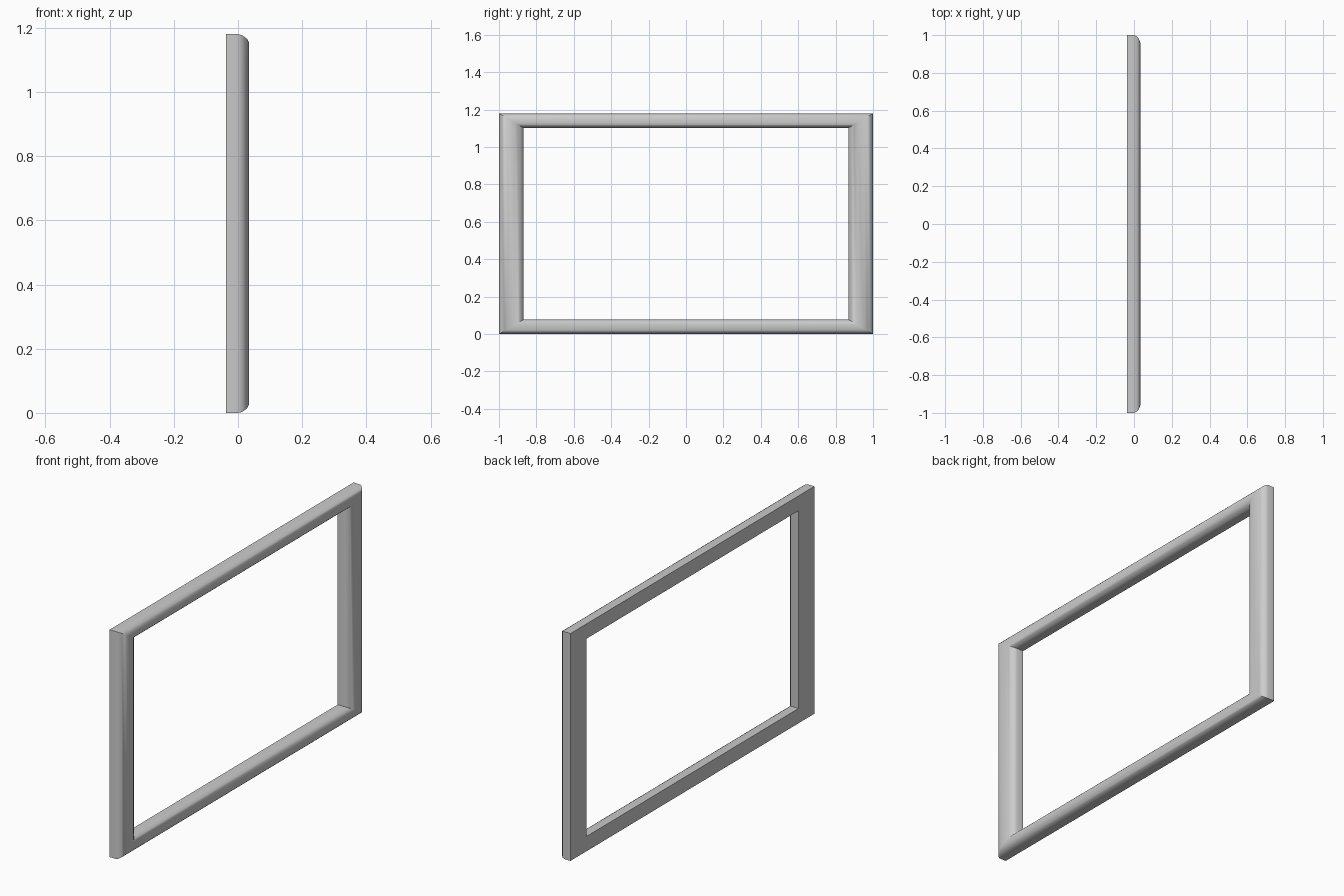
import bpy, bmesh, math

if "Cube" in bpy.data.objects:
    bpy.data.objects.remove(bpy.data.objects["Cube"])

# Moulding section: (fraction from outer edge to opening, depth along x)
PROFILE = [(0, -0.037), (0, 0.0), (0.035, 0.012), (0.12, 0.022), (0.22, 0.03),
           (0.36, 0.035), (0.64, 0.035), (0.78, 0.03), (0.88, 0.022),
           (0.965, 0.012), (1, 0.0), (1, -0.037)]
HALF_W, HEIGHT = 1.0, 1.18
SIDE, RAIL = 0.13, 0.077     # widths of the uprights and of the rails

bm = bmesh.new()

# One ring of profile points at each mitred corner
rings = []
for sy, sz in [(-1, -1), (1, -1), (1, 1), (-1, 1)]:
    rings.append([bm.verts.new((x,
                                sy * (HALF_W - t * SIDE),
                                HEIGHT / 2 + sz * (HEIGHT / 2 - t * RAIL)))
                  for t, x in PROFILE])

# Bridge the corners into four bars
n = len(PROFILE)
for c in range(4):
    a, b = rings[c], rings[(c + 1) % 4]
    for i in range(n):
        j = (i + 1) % n
        bm.faces.new((a[i], b[i], b[j], a[j]))
bmesh.ops.recalc_face_normals(bm, faces=bm.faces)

mesh = bpy.data.meshes.new("picture_frame")
bm.to_mesh(mesh)
bm.free()
frame = bpy.data.objects.new("picture_frame", mesh)
bpy.context.collection.objects.link(frame)

# Smooth the rounded face, keep mitres and back edges sharp
bpy.context.view_layer.objects.active = frame
frame.select_set(True)
bpy.ops.object.shade_smooth_by_angle(angle=math.radians(30))
